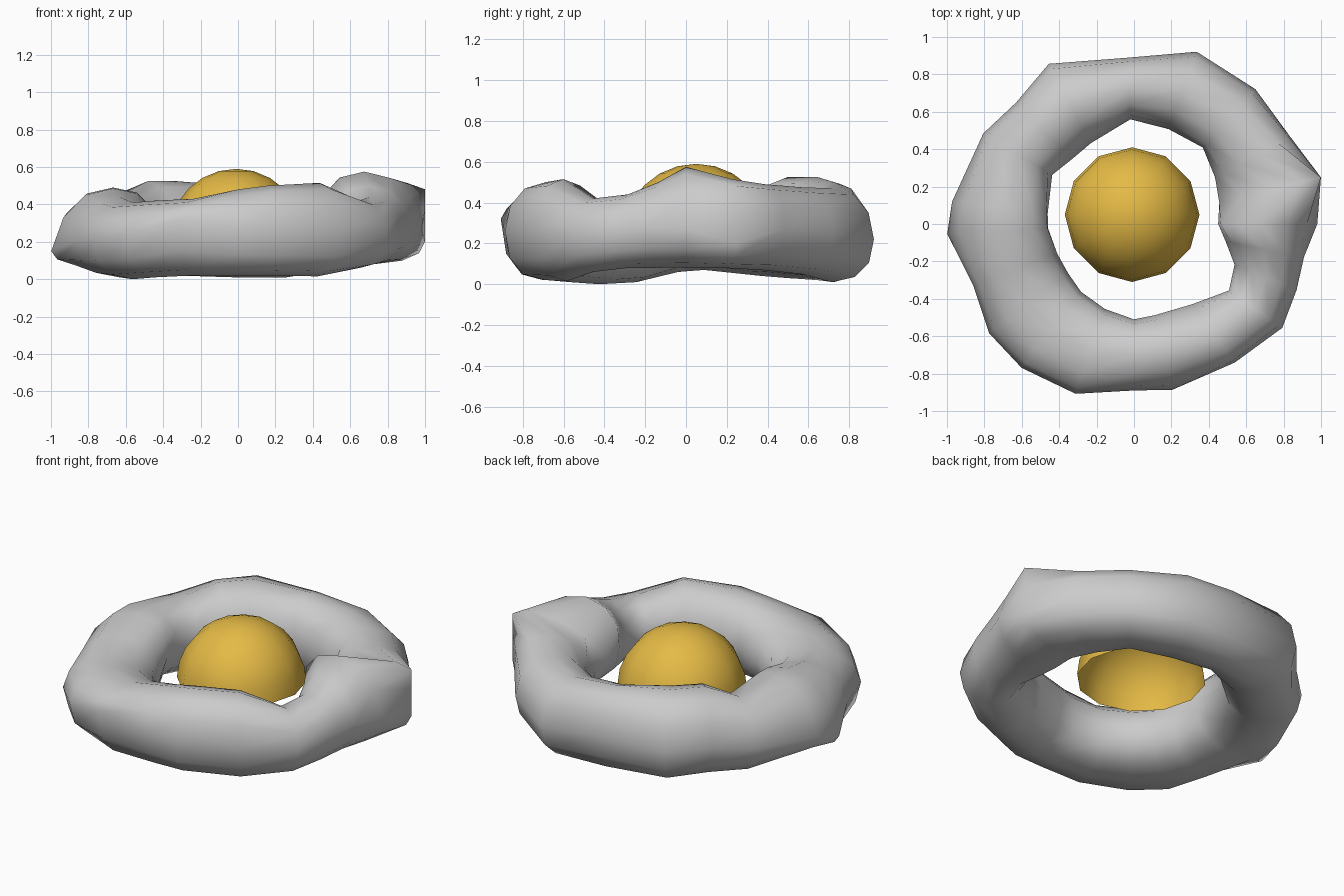
import bpy, bmesh, math

if "Cube" in bpy.data.objects:
    bpy.data.objects.remove(bpy.data.objects["Cube"])

SIDES = 12          # points around the tube cross-section
# angle, inner radius, outer radius, top z, bottom z, z of the outermost point
SECTIONS = [
    (0, .45, .98, .575, .08, .27), (14, .47, 1.03, .515, .08, .20),
    (30, .50, .955, .49, .07, .27), (48, .55, .97, .475, .05, .25),
    (70, .54, .98, .47, .01, .22), (92, .56, .89, .50, .01, .25),
    (118, .49, .97, .525, .02, .25), (134, .48, .905, .525, .03, .25),
    (149, .51, .94, .455, .04, .23), (173, .465, .98, .49, .07, .20),
    (183, .46, 1.0, .485, .06, .15), (201, .44, .92, .44, .01, .21),
    (217, .44, .97, .41, .00, .22), (232, .46, .976, .42, .01, .24),
    (251, .48, .96, .43, .02, .32), (270, .51, .89, .48, .02, .27),
    (283, .50, .91, .50, .02, .26), (306, .53, .916, .515, .015, .25),
    (325, .62, .968, .42, .06, .24), (338, .58, .938, .44, .08, .26),
    (349, .50, .926, .50, .08, .28),
]
# outward (+) or inward (-) shift of the crest at some angles
LEAN = {0: -.04, 14: .18, 30: .04, 173: -.05, 183: -.06, 306: .02}


def material(name, rgb):
    m = bpy.data.materials.new(name)
    m.diffuse_color = (*rgb, 1)
    m.use_nodes = True
    m.node_tree.nodes["Principled BSDF"].inputs["Base Color"].default_value = m.diffuse_color
    return m


def add_object(name, bm, mat):
    for f in bm.faces:
        f.smooth = True
    mesh = bpy.data.meshes.new(name)
    bm.to_mesh(mesh)
    bm.free()
    mesh.materials.append(mat)
    ob = bpy.data.objects.new(name, mesh)
    bpy.context.collection.objects.link(ob)
    return ob


def soft(v, power):
    # pushes a circle towards a rounded square when power is below 1
    return math.copysign(abs(v) ** power, v)


# Lumpy ring: one rounded cross-section per angle, bridged into a closed loop
bm = bmesh.new()
loops = []
for deg, r_in, r_out, top, bottom, z_out in SECTIONS:
    a = math.radians(deg)
    mid_r, half = (r_in + r_out) / 2, (r_out - r_in) / 2
    mid_z = (top + bottom) / 2
    loop = []
    for i in range(SIDES):
        t = 2 * math.pi * i / SIDES
        power = 0.95 if i <= SIDES // 2 else 0.86
        c, s = soft(math.cos(t), power), soft(math.sin(t), power)
        base = mid_z + (z_out - mid_z) * max(c, 0)
        z = base + s * ((top - base) if s > 0 else (base - bottom))
        r = mid_r + half * c + LEAN.get(deg, 0) * max(s, 0)
        r = min(max(r, r_in), r_out)
        loop.append(bm.verts.new((r * math.cos(a), r * math.sin(a), z)))
    loops.append(loop)
for k, loop in enumerate(loops):
    nxt = loops[(k + 1) % len(loops)]
    for i in range(SIDES):
        j = (i + 1) % SIDES
        bm.faces.new((loop[i], nxt[i], nxt[j], loop[j]))
bmesh.ops.recalc_face_normals(bm, faces=bm.faces[:])
add_object("stone_ring", bm, material("grey", (.6, .6, .6)))

# Dome: open upper half of a twelve-sided sphere
bm = bmesh.new()
bmesh.ops.create_uvsphere(bm, u_segments=12, v_segments=12, radius=.36)
bmesh.ops.delete(bm, geom=[v for v in bm.verts if v.co.z < -.01], context='VERTS')
bmesh.ops.translate(bm, verts=bm.verts[:], vec=(-.01, .05, .23))
add_object("dome", bm, material("golden yellow", (.78, .49, .06)))
